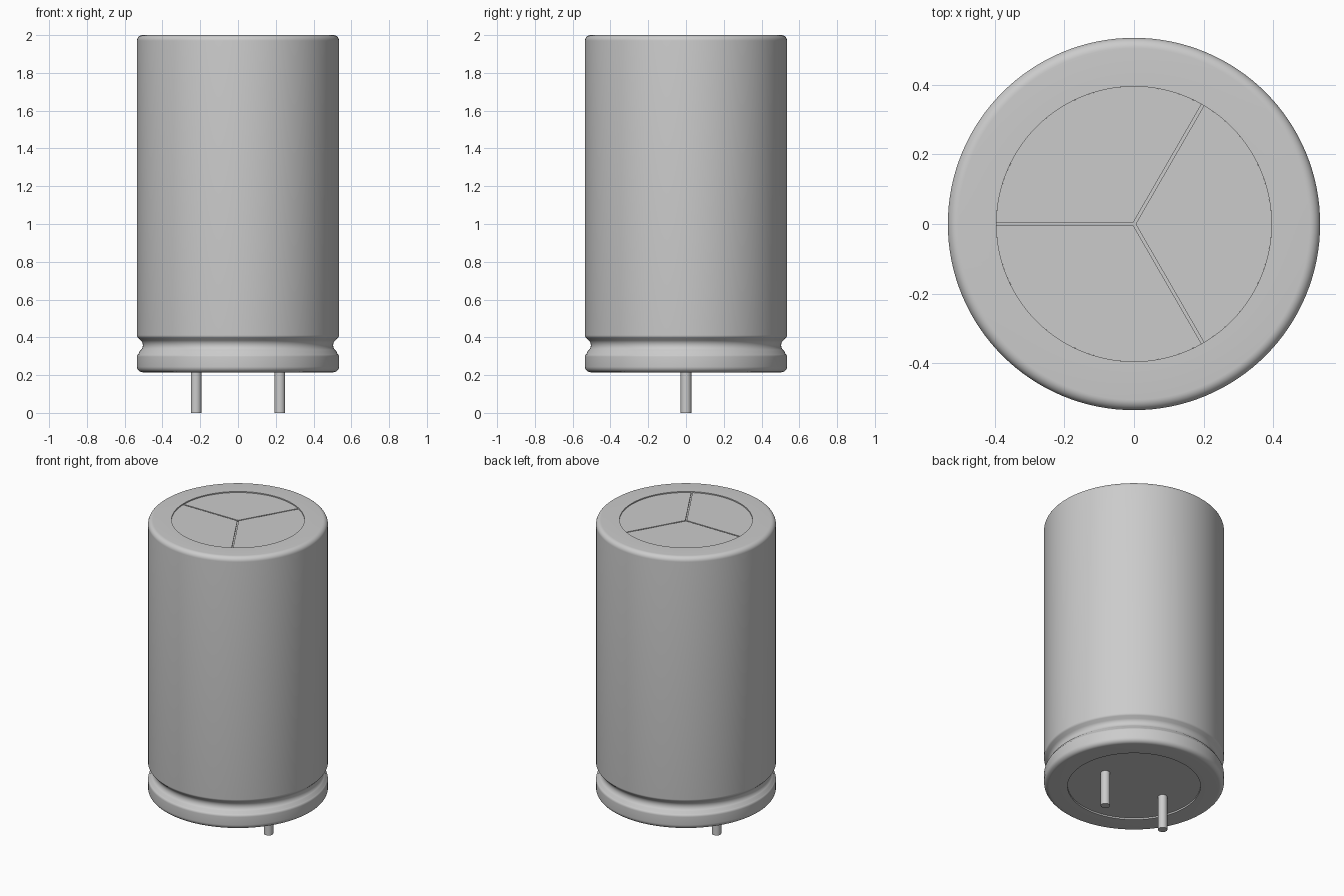
import bpy, bmesh, math
from mathutils import Vector, Matrix

cube = bpy.data.objects.get("Cube")
if cube:
    bpy.data.objects.remove(cube, do_unlink=True)

grey = bpy.data.materials.new("aluminium grey")
grey.use_nodes = True
COLOUR = (0.6, 0.6, 0.6, 1.0)
grey.diffuse_color = COLOUR
grey.node_tree.nodes["Principled BSDF"].inputs["Base Color"].default_value = COLOUR


def finish(name, bm):
    """Turn a bmesh into a smooth-shaded object with sharp edges kept."""
    bmesh.ops.remove_doubles(bm, verts=bm.verts, dist=1e-5)
    bmesh.ops.recalc_face_normals(bm, faces=bm.faces)
    mesh = bpy.data.meshes.new(name)
    bm.to_mesh(mesh)
    bm.free()
    mesh.materials.append(grey)
    obj = bpy.data.objects.new(name, mesh)
    bpy.context.collection.objects.link(obj)
    bpy.ops.object.select_all(action='DESELECT')
    obj.select_set(True)
    bpy.context.view_layer.objects.active = obj
    bpy.ops.object.shade_smooth_by_angle(angle=math.radians(30))
    return obj


def lathe(name, profile, steps, centre=(0, 0)):
    """Spin an (r, z) profile about the vertical axis."""
    bm = bmesh.new()
    verts = [bm.verts.new((r, 0, z)) for r, z in profile]
    edges = [bm.edges.new(pair) for pair in zip(verts, verts[1:])]
    bmesh.ops.spin(bm, geom=verts + edges, cent=(0, 0, 0), axis=(0, 0, 1),
                   angle=math.tau, steps=steps, use_merge=True)
    bmesh.ops.translate(bm, verts=bm.verts, vec=(centre[0], centre[1], 0))
    return finish(name, bm)


def arc(r, z, radius, start, end, n=8):
    """Points of a fillet round (r, z), angles in degrees."""
    return [(r + radius * math.cos(math.radians(start + (end - start) * i / n)),
             z + radius * math.sin(math.radians(start + (end - start) * i / n)))
            for i in range(n + 1)]


R, BOTTOM, TOP, INNER = 0.535, 0.215, 2.0, 0.395

# Can: rolled bottom lip, crimped neck, straight wall, rounded top and vent recess
can = [(0, BOTTOM + 0.01), (INNER, BOTTOM + 0.01), (INNER, BOTTOM)]
can += arc(R - 0.03, BOTTOM + 0.03, 0.03, -90, 0)
can += arc(R - 0.02, 0.297, 0.02, 0, 55, 5)
can += arc(R + 0.005, 0.358, 0.036, 235, 125, 10)
can += arc(R - 0.02, 0.412, 0.02, -55, 0, 5)
can += arc(R - 0.03, TOP - 0.03, 0.03, 0, 90)
can += [(INNER, TOP), (INNER, TOP - 0.015), (0, TOP - 0.015)]
lathe("can", can, 128)

# Vent panels: three sectors separated by narrow score lines
GAP, DEPTH = 0.004, 0.008
for i in range(3):
    start = math.radians(60 + 120 * i)
    trim = math.asin(GAP / INNER)
    sweep = math.radians(120) - 2 * trim
    middle = start + math.radians(60)
    tip = GAP / math.sin(math.radians(60))
    outline = [(tip * math.cos(middle), tip * math.sin(middle))]
    for k in range(41):
        a = start + trim + sweep * k / 40
        outline.append((INNER * math.cos(a), INNER * math.sin(a)))
    bm = bmesh.new()
    face = bm.faces.new([bm.verts.new((x, y, TOP - 0.015)) for x, y in outline])
    top = bmesh.ops.extrude_face_region(bm, geom=[face])["geom"]
    bmesh.ops.translate(bm, vec=(0, 0, DEPTH),
                        verts=[v for v in top if isinstance(v, bmesh.types.BMVert)])
    finish(f"vent_panel_{i + 1}", bm)

# Terminal pins
for name, x in (("left_pin", 0.222), ("right_pin", -0.222)):
    lathe(name, [(0, 0), (0.028, 0), (0.028, BOTTOM + 0.02), (0, BOTTOM + 0.02)],
          32, (x, 0))
